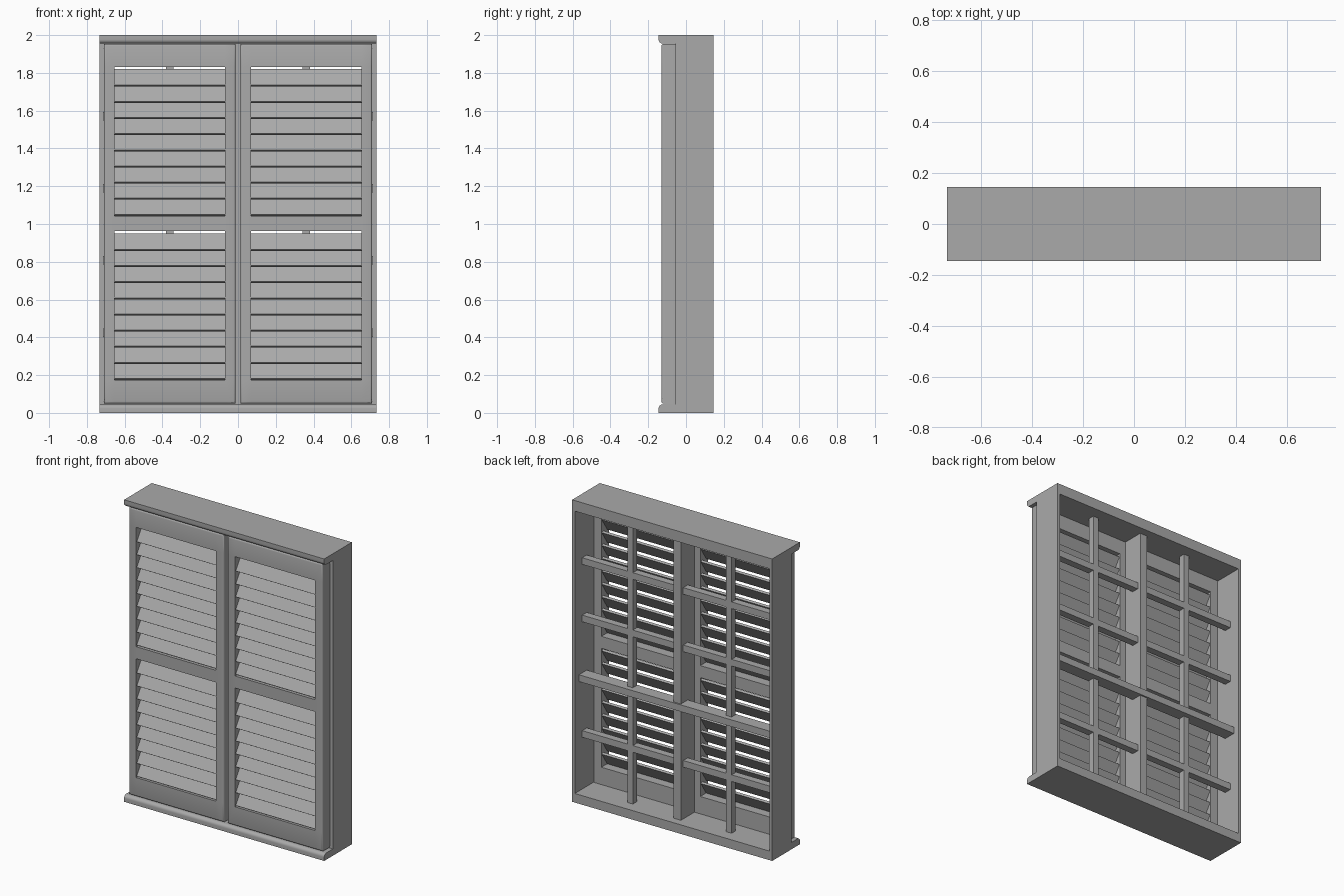
import bpy
import bmesh
from math import cos, sin, pi

cube = bpy.data.objects.get("Cube")
if cube:
    bpy.data.objects.remove(cube)

# Single painted finish
paint = bpy.data.materials.new("grey_paint")
paint.use_nodes = True
GREY = (0.4, 0.4, 0.4, 1)
paint.diffuse_color = GREY
for node in paint.node_tree.nodes:
    if node.type == 'BSDF_PRINCIPLED':
        node.inputs["Base Color"].default_value = GREY

HALF_W, HEIGHT = 0.733, 2.0
FRONT, BACK = -0.055, 0.145
JAMB, SILL, LINTEL = 0.02, 0.06, 0.07


def finish(name, bm):
    bmesh.ops.recalc_face_normals(bm, faces=bm.faces)
    mesh = bpy.data.meshes.new(name)
    bm.to_mesh(mesh)
    bm.free()
    mesh.materials.append(paint)
    obj = bpy.data.objects.new(name, mesh)
    bpy.context.collection.objects.link(obj)
    return obj


def box(name, x, y, z):
    """Box from (low, high) pairs on each axis."""
    bm = bmesh.new()
    bmesh.ops.create_cube(bm, size=1)
    for v in bm.verts:
        v.co = [sum(r) / 2 + c * (r[1] - r[0]) for c, r in zip(v.co, (x, y, z))]
    return finish(name, bm)


def add_prism(bm, profile, x0, x1):
    """Extrude a (y, z) profile along x."""
    face = bm.faces.new([bm.verts.new((x0, y, z)) for y, z in profile])
    result = bmesh.ops.extrude_face_region(bm, geom=[face])
    verts = [g for g in result["geom"] if isinstance(g, bmesh.types.BMVert)]
    bmesh.ops.translate(bm, verts=verts, vec=(x1 - x0, 0, 0))


def smooth(obj):
    bpy.ops.object.select_all(action='DESELECT')
    obj.select_set(True)
    bpy.context.view_layer.objects.active = obj
    bpy.ops.object.shade_smooth_by_angle(angle=0.6)


# Outer casing: jambs, and sill and lintel with rounded front noses
for side, s in (("left", 1), ("right", -1)):
    box(side + "_jamb", sorted((s * (HALF_W - JAMB), s * HALF_W)),
        (FRONT, BACK), (SILL, HEIGHT - LINTEL))


def nose_beam(name, thick, flip):
    lip, nose, r = 0.045, -0.145, 0.022
    pts = [(BACK, 0), (nose, 0)]
    for i in range(7):
        a = pi / 2 * i / 6
        pts.append((nose + r * (1 - cos(a)), lip - r + r * sin(a)))
    pts += [(FRONT, lip), (FRONT, thick), (BACK, thick)]
    if flip:
        pts = [(y, HEIGHT - z) for y, z in pts]
    bm = bmesh.new()
    add_prism(bm, pts, -HALF_W, HALF_W)
    smooth(finish(name, bm))


nose_beam("sill", SILL, False)
nose_beam("lintel", LINTEL, True)

# Window bars behind the shutters
INNER_Z = (SILL, HEIGHT - LINTEL)
INNER_X = HALF_W - JAMB
box("mullion", (-0.027, 0.027), (-0.05, 0.092), INNER_Z)
box("transom", (-INNER_X, INNER_X), (0.02, 0.102), (0.785, 0.83))
for side, s in (("left", 1), ("right", -1)):
    box(side + "_vertical_bar", (s * 0.362 - 0.02, s * 0.362 + 0.02),
        (0.025, 0.068), INNER_Z)
    for i, z in enumerate((0.425, 1.19, 1.57)):
        box(f"{side}_cross_bar_{i + 1}", sorted((s * 0.02, s * INNER_X)),
            (0.02, 0.068), (z - 0.022, z + 0.022))

# Shutter leaf: panel with two openings
LEAF_X = (0.013, 0.07, 0.655, 0.71)
LEAF_Z = (0.05, 0.175, 0.962, 1.042, 1.832, 1.953)
LEAF_FRONT, LEAF_BACK = -0.13, -0.05


def shutter_leaf(name, s):
    bm = bmesh.new()
    grid = [[bm.verts.new((s * x, LEAF_FRONT, z)) for z in LEAF_Z] for x in LEAF_X]
    for i in range(len(LEAF_X) - 1):
        for j in range(len(LEAF_Z) - 1):
            if i == 1 and j in (1, 3):
                continue
            bm.faces.new((grid[i][j], grid[i + 1][j],
                          grid[i + 1][j + 1], grid[i][j + 1]))
    result = bmesh.ops.extrude_face_region(bm, geom=bm.faces[:])
    verts = [g for g in result["geom"] if isinstance(g, bmesh.types.BMVert)]
    bmesh.ops.translate(bm, verts=verts, vec=(0, LEAF_BACK - LEAF_FRONT, 0))

    # Round the outer front rim
    def on_rim(e):
        a, b = (v.co for v in e.verts)
        if max(a.y, b.y) > LEAF_FRONT + 1e-4:
            return False
        return any(abs(abs(a.x) - x) + abs(abs(b.x) - x) < 1e-4
                   for x in (LEAF_X[0], LEAF_X[-1])) or \
            any(abs(a.z - z) + abs(b.z - z) < 1e-4
                for z in (LEAF_Z[0], LEAF_Z[-1]))

    bmesh.ops.recalc_face_normals(bm, faces=bm.faces)
    bmesh.ops.bevel(bm, geom=[e for e in bm.edges if on_rim(e)], offset=0.01,
                    segments=3, profile=0.5, affect='EDGES')
    smooth(finish(name, bm))


# Sloping slats, lower edge outwards
PITCH = 0.0855
SLAT = [(-0.124, 0), (-0.068, 0.085), (-0.055, 0.077), (-0.111, -0.008)]


def louvres(name, s, top_slat):
    bm = bmesh.new()
    for i in range(9):
        z0 = top_slat - i * PITCH
        add_prism(bm, [(y, z + z0) for y, z in SLAT],
                  s * (LEAF_X[1] - 0.002), s * (LEAF_X[2] + 0.002))
    finish(name, bm)


for side, s in (("left", 1), ("right", -1)):
    shutter_leaf(side + "_shutter", s)
    louvres(side + "_upper_louvres", s, 1.735)
    louvres(side + "_lower_louvres", s, 0.866)
